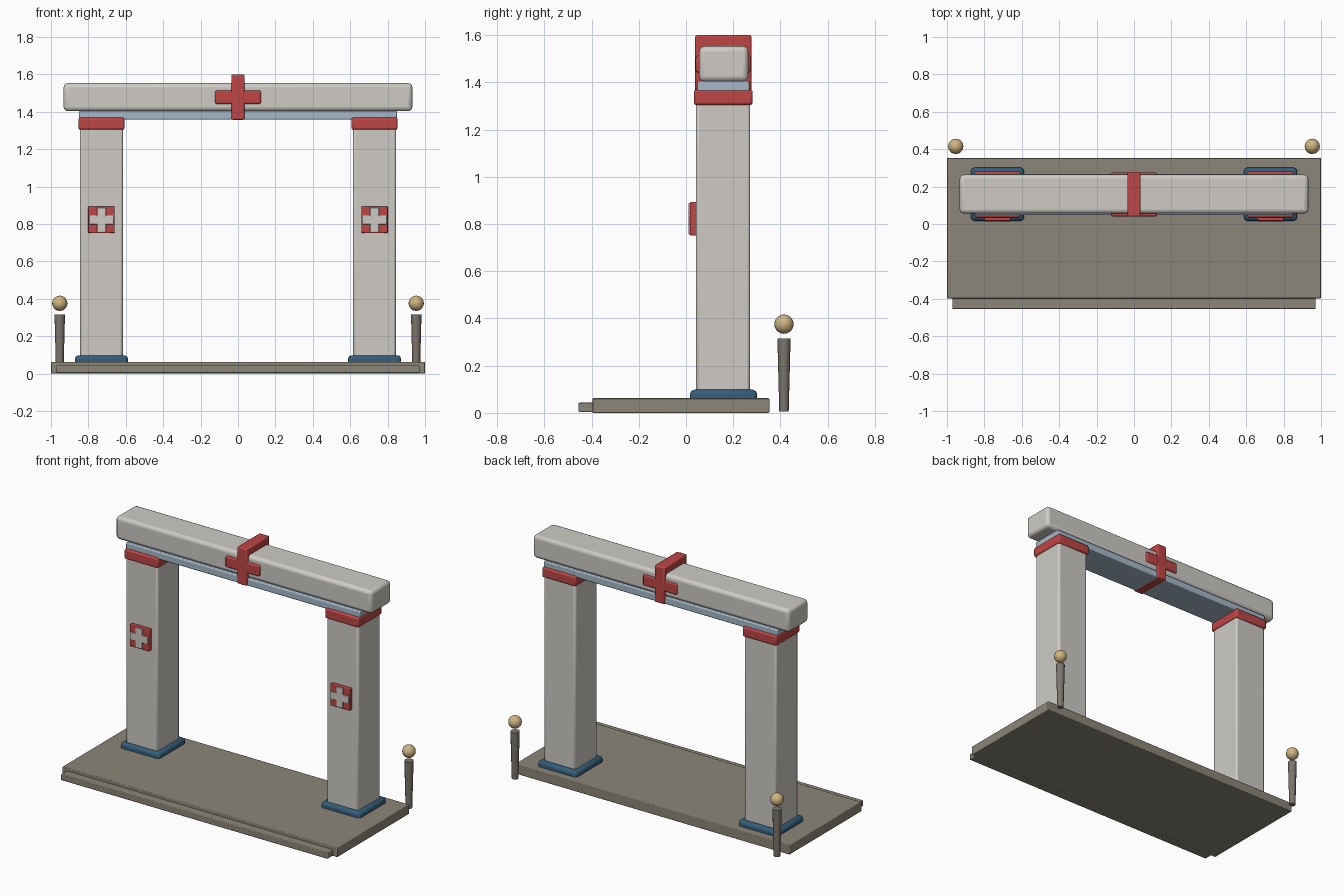
import bpy

if "Cube" in bpy.data.objects:
    bpy.data.objects.remove(bpy.data.objects["Cube"])


def material(name, rgb):
    m = bpy.data.materials.new(name)
    m.diffuse_color = (*rgb, 1)
    m.use_nodes = True
    m.node_tree.nodes["Principled BSDF"].inputs["Base Color"].default_value = m.diffuse_color
    return m


STONE = material("pale_stone", (0.62, 0.60, 0.56))
FLOOR = material("floor_stone", (0.26, 0.24, 0.19))
POST = material("post_stone", (0.20, 0.18, 0.15))
RED = material("red", (0.52, 0.06, 0.06))
NAVY = material("dark_blue", (0.035, 0.11, 0.19))
BLUE = material("pale_blue", (0.38, 0.48, 0.58))
GLOW = material("lamp_tan", (0.62, 0.46, 0.22))


def finish(o, name, mat):
    o.name = name
    o.data.materials.append(mat)
    bpy.ops.object.shade_smooth_by_angle(angle=0.6)
    return o


def box(name, x, y, z, mat, bevel=0.005, segments=2):
    """Bevelled box from (min, max) ranges."""
    ranges = (x, y, z)
    bpy.ops.mesh.primitive_cube_add(size=1, location=[(a + b) / 2 for a, b in ranges])
    o = bpy.context.object
    o.scale = [b - a for a, b in ranges]
    bpy.ops.object.transform_apply(location=False, rotation=False, scale=True)
    b = o.modifiers.new("Bevel", "BEVEL")
    b.width = bevel
    b.segments = segments
    return finish(o, name, mat)


def around(c, half):
    return (c - half, c + half)


# Floor slab and front step
box("floor_slab", (-1, 1), (-0.397, 0.353), (0, 0.062), FLOOR, 0.004)
box("front_step", (-0.97, 0.97), (-0.455, -0.39), (0.003, 0.043), FLOOR, 0.004)

for side, s in (("left", -1), ("right", 1)):
    cx = s * 0.73
    # Pillar with plinth and collar
    box(side + "_pillar", around(cx, 0.115), (0.042, 0.272), (0.06, 1.32), STONE, 0.012)
    box(side + "_plinth", around(cx, 0.142), (0.017, 0.301), (0.02, 0.098), NAVY, 0.018)
    box(side + "_collar", around(cx, 0.123), (0.033, 0.282), (1.304, 1.369), RED, 0.010)

    # Cross badge on the pillar front
    box(side + "_badge_plate", around(cx, 0.071), (0.017, 0.048), around(0.822, 0.071), RED, 0.004)
    box(side + "_badge_bar_across", around(cx, 0.066), (0.011, 0.03), around(0.822, 0.024), STONE, 0.003)
    box(side + "_badge_bar_upright", around(cx, 0.024), (0.0105, 0.03), around(0.822, 0.066), STONE, 0.003)

    # Tapered lamp post and ball behind the slab
    px, py = s * 0.953, 0.415
    bpy.ops.mesh.primitive_cone_add(vertices=12, radius1=0.020, radius2=0.028,
                                    depth=0.31, location=(px, py, 0.16))
    finish(bpy.context.object, side + "_lamp_post", POST)
    bpy.ops.mesh.primitive_uv_sphere_add(segments=16, ring_count=10, radius=0.041,
                                         location=(px, py, 0.376))
    finish(bpy.context.object, side + "_lamp_ball", GLOW)

# Lintel and the strip under it
box("lintel_strip", (-0.85, 0.85), (0.048, 0.268), (1.358, 1.405), BLUE, 0.006)
box("lintel", (-0.932, 0.932), (0.056, 0.264), (1.403, 1.553), STONE, 0.022, 3)

# Large cross wrapped through the lintel
box("cross_upright", (-0.036, 0.036), (0.039, 0.277), (1.357, 1.6), RED, 0.008)
box("cross_bar", (-0.123, 0.123), (0.041, 0.275), (1.442, 1.513), RED, 0.008)
